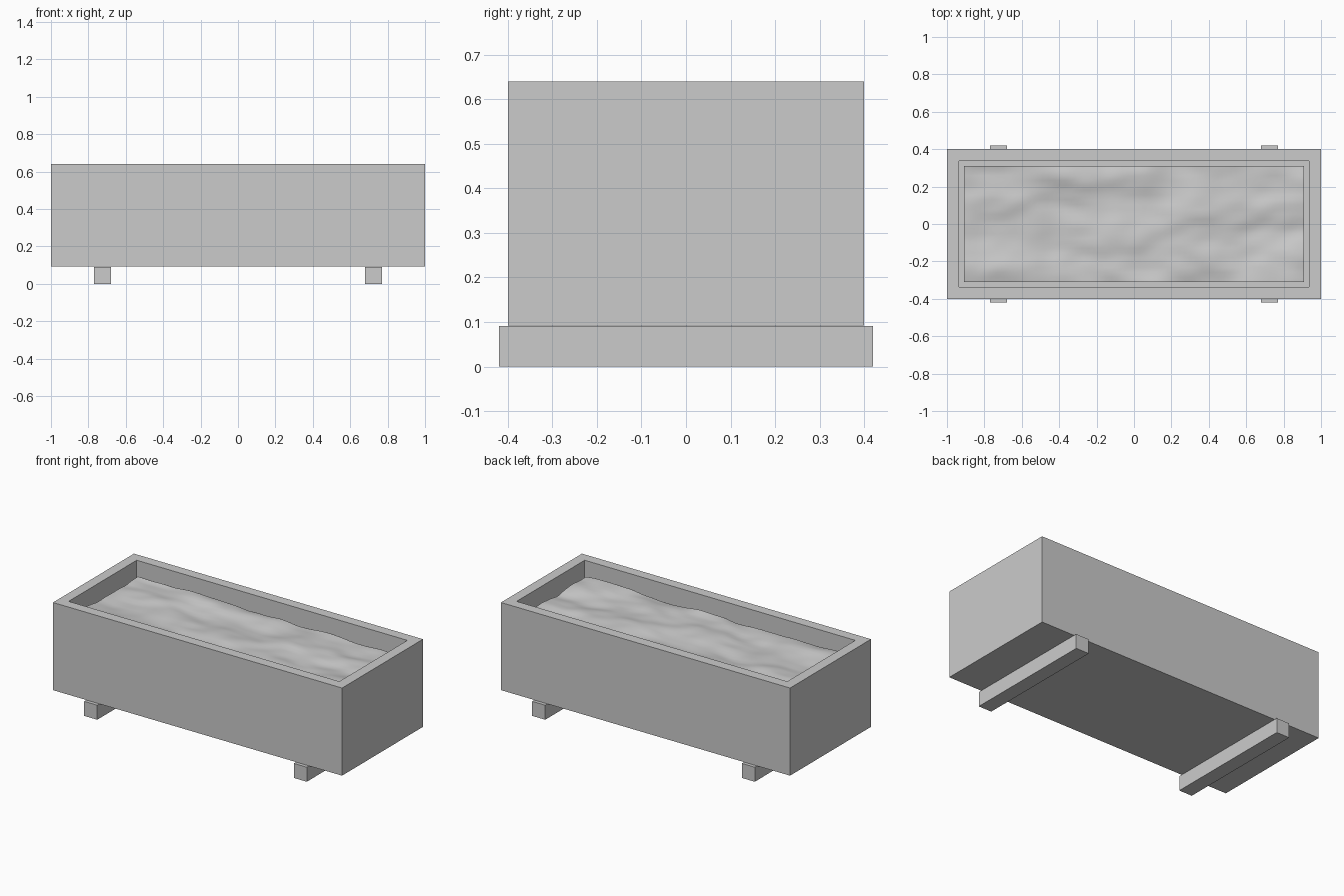
import bpy, bmesh
from mathutils import Matrix, Vector, noise

if "Cube" in bpy.data.objects:
    bpy.data.objects.remove(bpy.data.objects["Cube"])


def make_object(name, bm):
    mesh = bpy.data.meshes.new(name)
    bm.to_mesh(mesh)
    bm.free()
    obj = bpy.data.objects.new(name, mesh)
    bpy.context.collection.objects.link(obj)
    return obj


def box(bm, lo, hi):
    lo, hi = Vector(lo), Vector(hi)
    mat = Matrix.Translation((lo + hi) / 2) @ Matrix.Diagonal((*(hi - lo), 1))
    return bmesh.ops.create_cube(bm, size=1, matrix=mat)["verts"]


# Planter trough: solid block, top inset for the rim, then sunk to a floor
WALL, BOTTOM, TOP = 0.09, 0.092, 0.64
bm = bmesh.new()
box(bm, (-1, -0.4, BOTTOM), (1, 0.4, TOP))
bm.normal_update()
top = max(bm.faces, key=lambda f: f.calc_center_median().z)
bmesh.ops.inset_region(bm, faces=[top], thickness=WALL)
inner = bmesh.ops.extrude_discrete_faces(bm, faces=[top])["faces"][0]
bmesh.ops.translate(bm, verts=inner.verts, vec=(0, 0, -0.46))
make_object("trough", bm)

# Foot rails under both ends
for side, label in ((-1, "left"), (1, "right")):
    bm = bmesh.new()
    x = side * 0.725
    box(bm, (x - 0.045, -0.42, 0), (x + 0.045, 0.42, 0.091))
    make_object(f"{label}_foot_rail", bm)

# Uneven soil surface filling the opening
bm = bmesh.new()
bmesh.ops.create_grid(bm, x_segments=60, y_segments=24, size=1,
                      matrix=Matrix.Diagonal((1 - WALL, 0.4 - WALL, 1, 1)))
for v in bm.verts:
    x, y = v.co.x, v.co.y
    v.co.z = (0.55 + 0.022 * noise.noise(Vector((x * 3, y * 6, 1.7)))
              + 0.008 * noise.noise(Vector((x * 8, y * 14, 5.2))))
for f in bm.faces:
    f.smooth = True
make_object("soil", bm)
